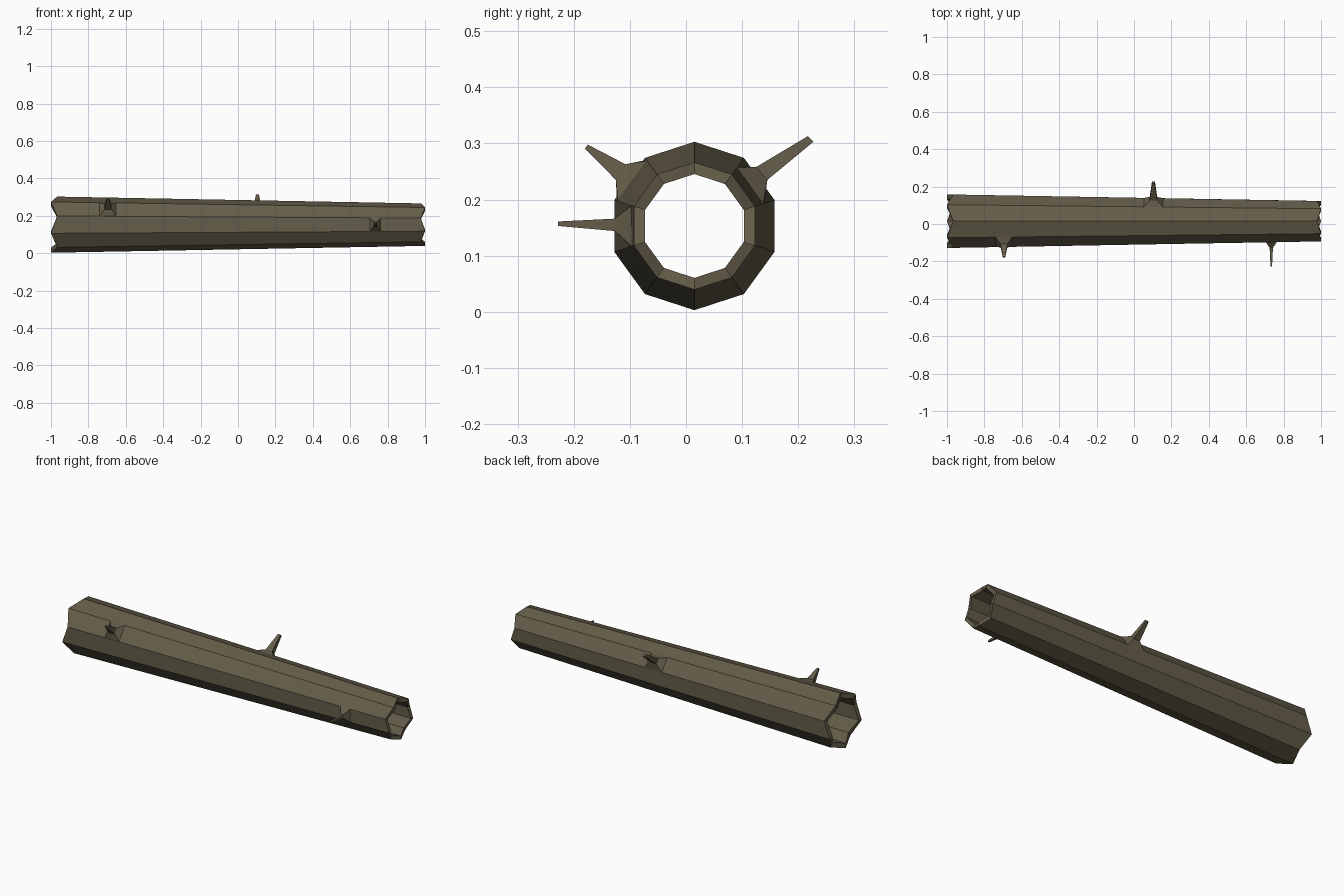
import bpy, bmesh, math

if "Cube" in bpy.data.objects:
    bpy.data.objects.remove(bpy.data.objects["Cube"])

CY, CZ, SIDES = 0.015, 0.153, 10
R_LEFT, R_RIGHT, WALL = 0.150, 0.1135, 0.815   # WALL = inner / outer radius

bark = bpy.data.materials.new("bark")
bark.diffuse_color = (0.13, 0.11, 0.068, 1)
bark.use_nodes = True
bark.node_tree.nodes["Principled BSDF"].inputs["Base Color"].default_value = bark.diffuse_color


def point(x, k, scale=1.0):
    """Point on the tapered ten-sided trunk; k counts corners from the top towards +y."""
    r = (R_LEFT + (R_RIGHT - R_LEFT) * (x + 1) / 2) * scale
    a = 2 * math.pi * k / SIDES
    return (x, CY + r * math.sin(a), CZ + r * math.cos(a))


def finish(name, bm):
    bmesh.ops.recalc_face_normals(bm, faces=bm.faces)
    me = bpy.data.meshes.new(name)
    bm.to_mesh(me)
    bm.free()
    me.materials.append(bark)
    ob = bpy.data.objects.new(name, me)
    bpy.context.collection.objects.link(ob)


def bridge(bm, a, b):
    n = len(a)
    for i in range(n):
        bm.faces.new((a[i], a[(i + 1) % n], b[(i + 1) % n], b[i]))


# Hollow trunk with zigzag broken ends
bm = bmesh.new()
rings = []
for end, notch, scale in ((-1, 0.033, 1), (1, 0.022, 1), (1, 0.022, WALL), (-1, 0.033, WALL)):
    ring = []
    for k in range(SIDES):
        x = end * (1 - notch) if k % 2 == 0 else end
        p = point(end, k, scale)
        ring.append(bm.verts.new((x, p[1], p[2])))
    rings.append(ring)
for i in range(4):
    bridge(bm, rings[i], rings[(i + 1) % 4])
finish("hollow_trunk", bm)


# Broken twigs: flared root on one trunk side, then a thin tapering stub
def twig(name, k, x0, x1, mid, tip):
    """mid / tip: (x centre, half width, (y, z) at corner k, (y, z) at corner k + 1)."""
    bm = bmesh.new()
    loops = [[point(x0, k), point(x1, k), point(x1, k + 1), point(x0, k + 1)]]
    for x, w, p, q in (mid, tip):
        loops.append([(x - w, *p), (x + w, *p), (x + w, *q), (x - w, *q)])
    loops = [[bm.verts.new(c) for c in loop] for loop in loops]
    bridge(bm, loops[0], loops[1])
    bridge(bm, loops[1], loops[2])
    bm.faces.new(loops[2])
    finish(name, bm)


twig("back_twig", 1, 0.053, 0.155,
     (0.104, 0.02, (0.125, 0.258), (0.145, 0.235)),
     (0.104, 0.008, (0.217, 0.313), (0.227, 0.303)))
twig("front_upper_twig", 8, -0.74, -0.652,
     (-0.695, 0.018, (-0.125, 0.235), (-0.108, 0.263)),
     (-0.695, 0.006, (-0.180, 0.291), (-0.175, 0.298)))
twig("front_side_twig", 7, 0.705, 0.763,
     (0.734, 0.009, (-0.127, 0.144), (-0.127, 0.166)),
     (0.734, 0.004, (-0.228, 0.153), (-0.228, 0.161)))
